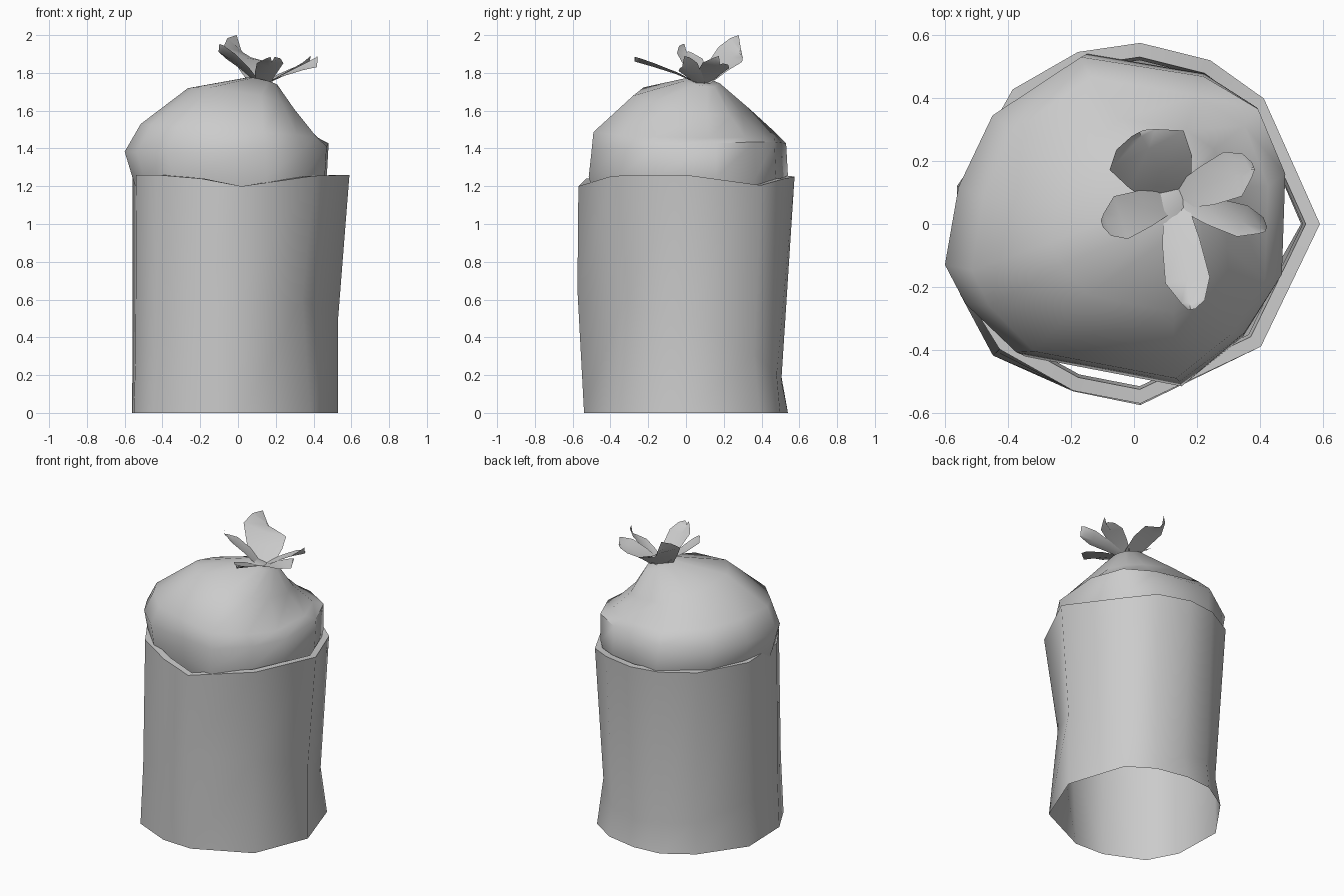
import bpy
import bmesh
from math import sin, cos, radians
from mathutils import Vector

if "Cube" in bpy.data.objects:
    bpy.data.objects.remove(bpy.data.objects["Cube"])

grey = bpy.data.materials.new("plain grey")
grey.use_nodes = True
COLOUR = (0.6, 0.6, 0.6, 1)
grey.diffuse_color = COLOUR
grey.node_tree.nodes["Principled BSDF"].inputs["Base Color"].default_value = COLOUR


def polar(angle, radius, z):
    a = radians(angle)
    return Vector((radius * cos(a), radius * sin(a), z))


def mix(low, high, t):
    return low + (high - low) * t


def loft(bm, rings, closed=True):
    """Skin a list of point rings with quads."""
    loops = [[bm.verts.new(p) for p in ring] for ring in rings]
    count = len(loops[0])
    for low, high in zip(loops, loops[1:]):
        for i in range(count if closed else count - 1):
            j = (i + 1) % count
            bm.faces.new((low[i], low[j], high[j], high[i]))
    return loops


def finish(bm, name):
    mesh = bpy.data.meshes.new(name)
    bm.to_mesh(mesh)
    bm.free()
    mesh.materials.append(grey)
    obj = bpy.data.objects.new(name, mesh)
    bpy.context.collection.objects.link(obj)
    bpy.ops.object.select_all(action="DESELECT")
    obj.select_set(True)
    bpy.context.view_layer.objects.active = obj
    bpy.ops.object.shade_smooth_by_angle(angle=radians(62))


# Dented bin: angle, rim radius, rim height, dent radius, dent height, foot radius
columns = [
    (0, .59, 1.26, .53, .5, .53),
    (44, .573, 1.205, .52, .31, .56),
    (65, .573, 1.24, .53, .2, .55),
    (88, .575, 1.25, .505, .17, .54),
    (108, .574, 1.255, .53, .2, .55),
    (132, .575, 1.26, .51, .2, .542),
    (168, .57, 1.26, .57, .3, .575),
    (202, .58, 1.26, .585, .3, .595),
    (223, .583, 1.26, .595, .4, .612),
    (250, .563, 1.24, .56, .5, .565),
    (272, .57, 1.2, .575, .65, .54),
    (316, .56, 1.255, .475, .6, .53),
]
foot = [polar(a, fr, 0) for a, r, z, dr, dz, fr in columns]
dent = [polar(a, dr, dz) for a, r, z, dr, dz, fr in columns]
rim = [polar(a, r, z) for a, r, z, dr, dz, fr in columns]
lip = [polar(a, r - .045, z) for a, r, z, dr, dz, fr in columns]
inside = [polar(a, r - .055, z - .13) for a, r, z, dr, dz, fr in columns]
bm = bmesh.new()
loft(bm, [foot, dent, rim, lip, inside])
finish(bm, "bin")

# Bag outline, as fractions of its width and depth
outline = [
    (1, .64), (.92, .84), (.76, .94), (.4, 1), (.14, .82), (.04, .6),
    (0, .36), (.06, .24), (.21, .09), (.69, 0), (.88, .15), (.99, .33),
]
# Sections: left, right, front, back, height, drop to the right, drop to the back
sections = [
    (-.52, .45, -.48, .5, 1.13, 0, 0),
    (-.56, .47, -.515, .54, 1.25, 0, 0),
    (-.6, .48, -.5, .53, 1.365, -.03, -.05),
    (-.515, .425, -.49, .465, 1.535, .07, .015),
    (-.265, .3, -.28, .335, 1.755, .11, .1),
    (.05, .21, -.01, .18, 1.785, .04, .025),
]
rings = []
for left, right, front, back, z, drop_x, drop_y in sections:
    rings.append([
        (mix(left, right, u), mix(front, back, v), z - drop_x * u - drop_y * v)
        for u, v in outline
    ])
bm = bmesh.new()
loops = loft(bm, rings)
bm.faces.new(loops[-1])
finish(bm, "bag")

# Torn flaps above the knot: heading, length, rise, half width, sideways tilt
flaps = [
    (118, .22, .175, .14, .055),
    (198, .225, .165, .075, .02),
    (278, .335, .115, .075, 0),
    (341, .285, .09, .055, .03),
    (22, .25, .1, .08, -.02),
]
# Station along the flap, left width, right width
stations = [(0, .5, .5), (.35, .8, .8), (.72, 1, .9), (.93, .65, .35), (1, .2, .1)]
knot = Vector((.13, .08, 1.745))
bm = bmesh.new()
for heading, length, rise, width, tilt in flaps:
    out, side = polar(heading, 1, 0), polar(heading + 90, 1, 0)
    rows = []
    for t, left, right in stations:
        spine = knot + out * (.02 + length * t) + Vector((0, 0, rise * t ** .8))
        rows.append([
            spine + side * width * left + Vector((0, 0, .025 * t + tilt * t)),
            spine,
            spine - side * width * right + Vector((0, 0, .025 * t - tilt * t)),
        ])
    loft(bm, rows, closed=False)
finish(bm, "knot_flaps")
